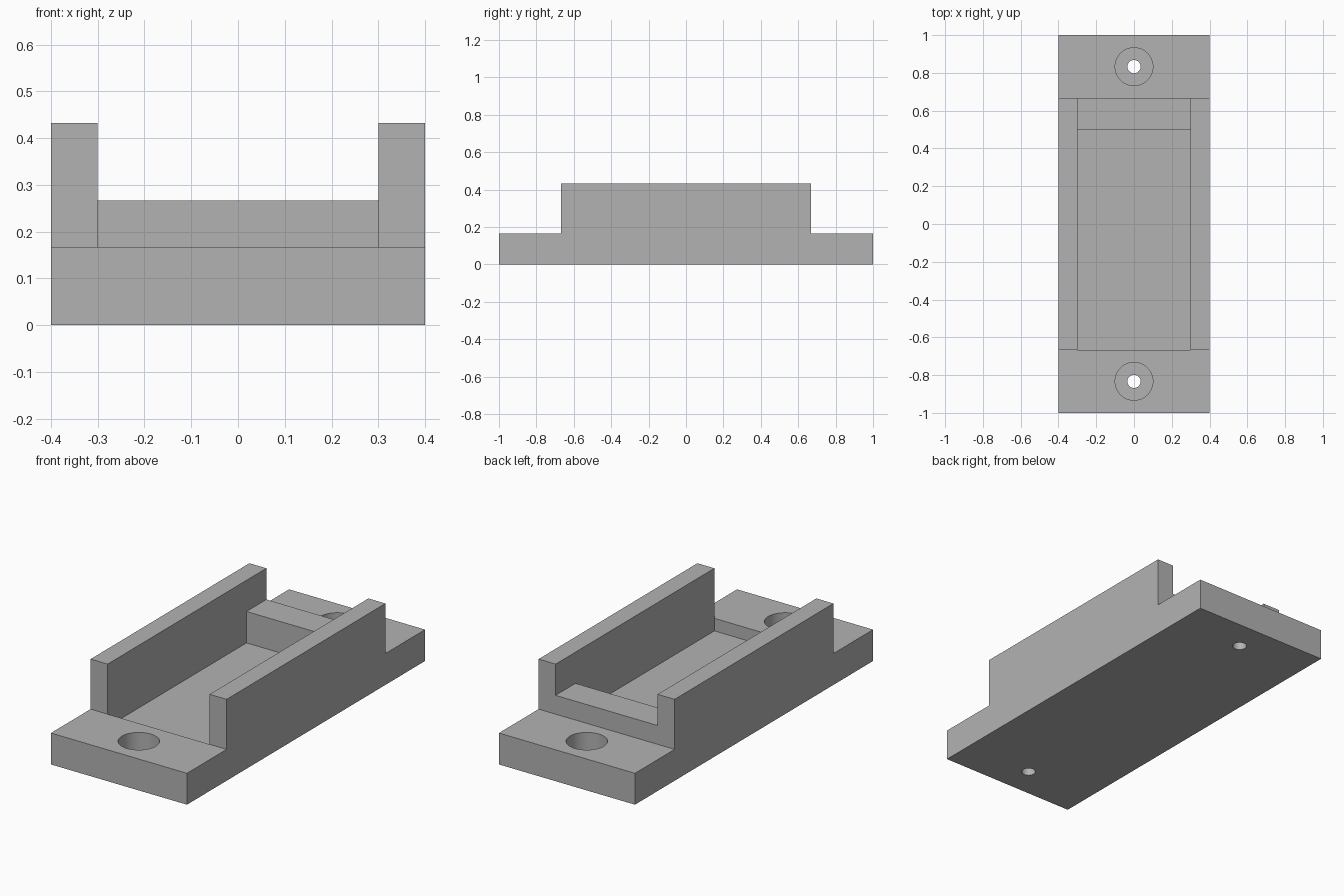
import bpy
import bmesh
from mathutils import Matrix

cube = bpy.data.objects.get("Cube")
if cube:
    bpy.data.objects.remove(cube, do_unlink=True)

HALF_WIDTH, CHANNEL, HALF_BODY = 0.4, 0.3, 0.667
BASE_TOP, WALL_TOP, STOP_TOP, FLOOR = 0.167, 0.433, 0.267, 0.1
STOP_FRONT, HOLE_Y = 0.5, 0.833

grey = bpy.data.materials.new("plain grey")
grey.use_nodes = True
colour = (0.45, 0.45, 0.45, 1)
grey.diffuse_color = colour
grey.node_tree.nodes["Principled BSDF"].inputs["Base Color"].default_value = colour


def finish(bm, name):
    bmesh.ops.recalc_face_normals(bm, faces=bm.faces)
    mesh = bpy.data.meshes.new(name)
    bm.to_mesh(mesh)
    bm.free()
    mesh.materials.append(grey)
    obj = bpy.data.objects.new(name, mesh)
    bpy.context.collection.objects.link(obj)
    return obj


def prism(name, profile, half):
    """Extrude a (y, z) side profile from -half to +half along x."""
    bm = bmesh.new()
    face = bm.faces.new([bm.verts.new((-half, y, z)) for y, z in profile])
    new = bmesh.ops.extrude_face_region(bm, geom=[face])["geom"]
    moved = [v for v in new if isinstance(v, bmesh.types.BMVert)]
    bmesh.ops.translate(bm, verts=moved, vec=(2 * half, 0, 0))
    return finish(bm, name)


def cylinder(name, radius, y, low, high):
    bm = bmesh.new()
    bmesh.ops.create_cone(bm, cap_ends=True, segments=48, radius1=radius,
                          radius2=radius, depth=high - low,
                          matrix=Matrix.Translation((0, y, (low + high) / 2)))
    return finish(bm, name)


def cut(target, cutter):
    cutter.hide_render = True
    mod = target.modifiers.new("cut", "BOOLEAN")
    mod.operation, mod.solver, mod.object = "DIFFERENCE", "EXACT", cutter
    bpy.context.view_layer.objects.active = target
    bpy.ops.object.modifier_apply(modifier=mod.name)
    bpy.data.objects.remove(cutter, do_unlink=True)


# Stepped body: low mounting tabs at both ends, tall middle
bracket = prism("mounting_bracket", [
    (-1, 0), (1, 0), (1, BASE_TOP), (HALF_BODY, BASE_TOP),
    (HALF_BODY, WALL_TOP), (-HALF_BODY, WALL_TOP),
    (-HALF_BODY, BASE_TOP), (-1, BASE_TOP)], HALF_WIDTH)

# Channel between the side walls, with a sunken floor and a rear stop
cut(bracket, prism("channel_cutter", [
    (-HALF_BODY, FLOOR), (STOP_FRONT, FLOOR), (STOP_FRONT, STOP_TOP),
    (0.8, STOP_TOP), (0.8, 0.6), (-0.8, 0.6), (-0.8, 0.25),
    (-HALF_BODY, BASE_TOP)], CHANNEL))

# Counterbored screw holes in the tabs
for y in (-HOLE_Y, HOLE_Y):
    cut(bracket, cylinder("counterbore_cutter", 0.1, y, 0.067, 0.3))
    cut(bracket, cylinder("screw_hole_cutter", 0.035, y, -0.1, 0.3))

bpy.ops.object.select_all(action="DESELECT")
bracket.select_set(True)
bpy.context.view_layer.objects.active = bracket
bpy.ops.object.shade_smooth_by_angle()
